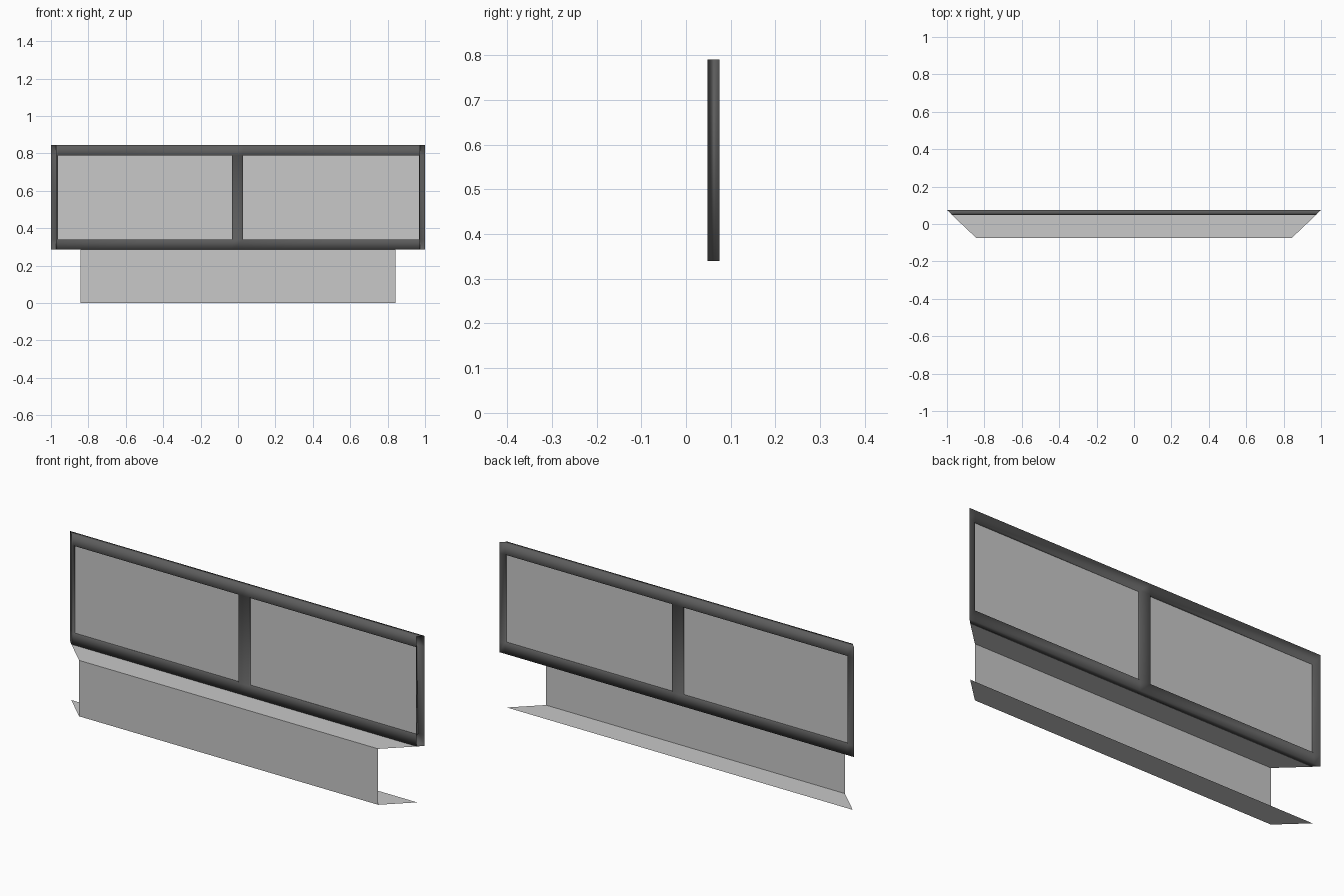
import bpy, bmesh

if "Cube" in bpy.data.objects:
    bpy.data.objects.remove(bpy.data.objects["Cube"])


def material(name, rgba):
    m = bpy.data.materials.new(name)
    m.diffuse_color = rgba
    m.use_nodes = True
    m.node_tree.nodes["Principled BSDF"].inputs["Base Color"].default_value = m.diffuse_color
    return m


FRAME = material("dark_grey_frame", (0.11, 0.11, 0.11, 1.0))
PALE = material("pale_grey_panel", (0.58, 0.58, 0.58, 0.5))


def add_object(name, bm, mat):
    me = bpy.data.meshes.new(name)
    bm.to_mesh(me)
    bm.free()
    me.materials.append(mat)
    ob = bpy.data.objects.new(name, me)
    bpy.context.collection.objects.link(ob)
    return ob


def sheet(name, pts, mat):
    bm = bmesh.new()
    bm.faces.new([bm.verts.new(p) for p in pts])
    return add_object(name, bm, mat)


# shared sizes
Z_SILL, Z_TOP = 0.285, 0.845
Z_LOW, Z_HIGH = 0.34, 0.79
Y_FRONT, Y_BACK = 0.0485, 0.075
INNER_X = [-0.962, -0.032, 0.027, 0.968]
ZS = [Z_SILL, Z_LOW, Z_HIGH, Z_TOP]
HALF = {Y_FRONT: 0.973, Y_BACK: 1.0}
OPENINGS = {(1, 1), (3, 1)}

# window frame: two pierced plates joined by reveals, with open mitred ends
bm = bmesh.new()
v = {}
for y, half in HALF.items():
    for i, x in enumerate([-half] + INNER_X + [half]):
        for k, z in enumerate(ZS):
            v[y, i, k] = bm.verts.new((x, y, z))


def bridge(a, b):
    bm.faces.new([v[Y_FRONT, *a], v[Y_FRONT, *b], v[Y_BACK, *b], v[Y_BACK, *a]])


for i in range(5):
    for k in range(3):
        ring = [(i, k), (i + 1, k), (i + 1, k + 1), (i, k + 1)]
        if (i, k) in OPENINGS:
            for a, b in zip(ring, ring[1:] + ring[:1]):
                bridge(a, b)
        else:
            bm.faces.new([v[Y_FRONT, *c] for c in ring])
            bm.faces.new([v[Y_BACK, *c] for c in reversed(ring)])
    bridge((i + 1, 0), (i, 0))      # underside
    bridge((i, 3), (i + 1, 3))      # top
frame = add_object("window_frame", bm, FRAME)
for p in frame.data.polygons:
    p.use_smooth = True

# glass panes
Y_MID = (Y_FRONT + Y_BACK) / 2
for name, x0, x1 in (("left_pane", *INNER_X[:2]), ("right_pane", *INNER_X[2:])):
    sheet(name, [(x0, Y_MID, Z_LOW), (x1, Y_MID, Z_LOW),
                 (x1, Y_MID, Z_HIGH), (x0, Y_MID, Z_HIGH)], PALE)

# lower channel: upright panel with mitred flanges at the top and bottom
XF, YF, XB = 0.843, -0.075, 0.975
sheet("lower_panel", [(-XF, YF, 0), (XF, YF, 0), (XF, YF, Z_SILL), (-XF, YF, Z_SILL)], PALE)
for name, z in (("sill_shelf", Z_SILL), ("base_flange", 0.0)):
    sheet(name, [(-XF, YF, z), (XF, YF, z), (XB, 0.05, z), (-XB, 0.05, z)], PALE)
